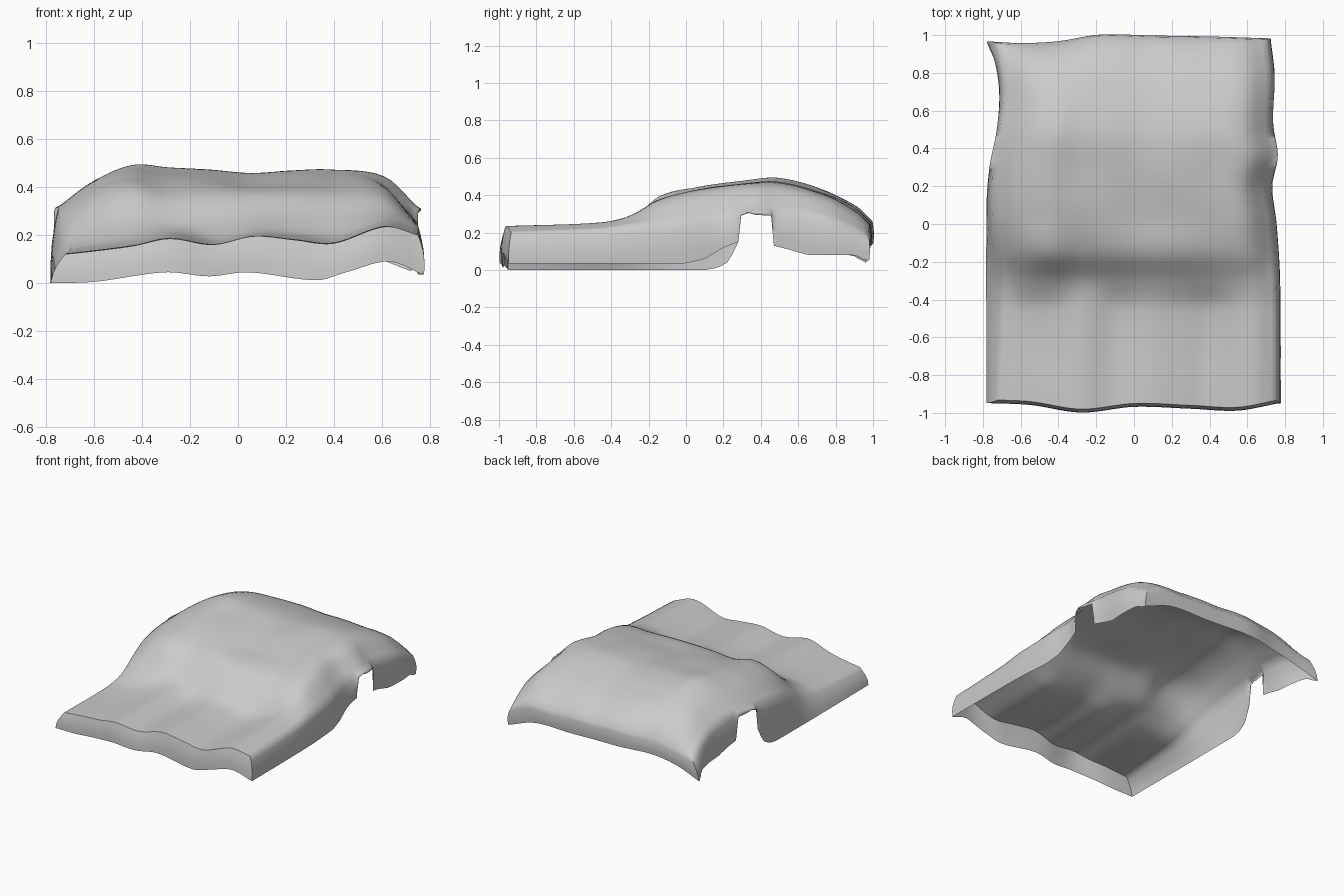
import bpy, math

if "Cube" in bpy.data.objects:
    bpy.data.objects.remove(bpy.data.objects["Cube"])

def smooth(keys, t):
    """Cubic interpolation through (position, value) keys."""
    n = len(keys)
    def slope(k):
        a, b = keys[max(k - 1, 0)], keys[min(k + 1, n - 1)]
        return (b[1] - a[1]) / (b[0] - a[0])
    t = min(max(t, keys[0][0]), keys[-1][0])
    for k in range(n - 1):
        (x0, y0), (x1, y1) = keys[k], keys[k + 1]
        if t <= x1:
            h = x1 - x0
            s = (t - x0) / h
            return ((2*s**3 - 3*s*s + 1) * y0 + (s**3 - 2*s*s + s) * h * slope(k)
                    + (3*s*s - 2*s**3) * y1 + (s**3 - s*s) * h * slope(k + 1))

def linear(keys, t):
    t = min(max(t, keys[0][0]), keys[-1][0])
    for (x0, y0), (x1, y1) in zip(keys, keys[1:]):
        if t <= x1:
            return y0 + (y1 - y0) * (t - x0) / (x1 - x0)

# Draped top: heights across x at stations along y
COLS = [-.735, -.6, -.45, -.3, -.12, .05, .22, .38, .6, .735]
ROWS = [
    (-.95, (.12, .135, .155, .185, .16, .195, .18, .165, .235, .2)),
    (-.45, (.14, .16, .18, .205, .18, .21, .2, .19, .255, .22)),
    (-.30, (.17, .23, .25, .24, .25, .27, .27, .27, .29, .24)),
    (-.15, (.23, .34, .39, .36, .37, .375, .375, .37, .36, .25)),
    (.05, (.29, .39, .44, .43, .425, .41, .415, .42, .41, .27)),
    (.30, (.32, .42, .475, .465, .46, .45, .46, .46, .44, .315)),
    (.50, (.33, .43, .49, .48, .47, .455, .465, .47, .44, .32)),
    (.75, (.28, .38, .42, .42, .41, .40, .405, .40, .38, .28)),
    (.90, (.22, .29, .33, .335, .335, .325, .325, .315, .30, .22)),
    (.97, (.18, .21, .24, .25, .26, .25, .25, .24, .24, .18)),
]
# Shoulder and hem lines in plan
LEFT = [(-.95, -.72), (-.35, -.70), (0, -.745), (.3, -.745), (.5, -.71), (.7, -.69), (.97, -.715)]
RIGHT = [(-.95, .75), (-.3, .75), (0, .735), (.2, .705), (.36, .745), (.5, .72), (.75, .725), (.97, .70)]
HEM_L = [(-.95, -.78), (.1, -.78), (.3, -.76), (.5, -.72), (.7, -.71), (.88, -.74), (.97, -.78)]
HEM_R = [(-.95, .775), (-.3, .77), (0, .75), (.2, .73), (.36, .755), (.55, .73), (.8, .74), (.97, .72)]
FRONT_Y = [(-.78, -.94), (-.55, -.95), (-.28, -.99), (0, -.96), (.3, -.97), (.55, -.98), (.77, -.94)]
BACK_Y = [(-.78, .96), (-.6, .95), (-.4, .96), (-.18, .995), (.1, .99), (.4, .985), (.72, .975)]
# Hem heights, with the notch on both sides
NOTCH = [(.28, .15), (.295, .29), (.335, .305), (.37, .295), (.455, .29), (.47, .13),
         (.55, .11), (.65, .08), (.9, .08), (.97, .04)]
Z_L = [(-.95, 0), (.1, 0), (.17, .012), (.23, .045)] + NOTCH
Z_R = [(-.95, .035), (0, .035), (.1, .06), (.2, .12)] + NOTCH
Z_FRONT = [(-.78, 0), (-.6, .005), (-.3, .045), (-.12, .028), (.04, .045), (.33, .012),
           (.45, .045), (.63, .09), (.77, .035)]
Z_BACK = [(-.78, .04), (-.6, .10), (-.4, .135), (-.1, .14), (.2, .13), (.5, .125), (.72, .05)]

NX = 54
ys = sorted({round(-.95 + 1.92 * i / 64, 4) for i in range(65)} |
            {.28, .295, .335, .37, .455, .47})
NY = len(ys)
verts, faces = [], []

# Top surface
for y in ys:
    section = [(c, smooth([(r[0], r[1][k]) for r in ROWS], y)) for k, c in enumerate(COLS)]
    l, r = smooth(LEFT, y), smooth(RIGHT, y)
    for i in range(NX + 1):
        u = i / NX
        x = l + (r - l) * u
        z = smooth(section, COLS[0] + (COLS[-1] - COLS[0]) * u)
        front = (smooth(FRONT_Y, x) + .96) * max(0, (-.6 - y) / .35)
        back = (smooth(BACK_Y, x) - .97) * max(0, (y - .7) / .27)
        verts.append((x, y + front + back, z))
W = NX + 1
for j in range(NY - 1):
    for i in range(NX):
        a = j * W + i
        faces.append((a, a + 1, a + W + 1, a + W))

# Hanging skirt: one ring around the top, dropped to the hem
ring = [(i, 0) for i in range(NX)] + [(NX, j) for j in range(NY - 1)]
ring += [(i, NY - 1) for i in range(NX, 0, -1)] + [(0, j) for j in range(NY - 1, 0, -1)]

def hem(i, j):
    y, u = ys[j], i / NX
    l, r = smooth(HEM_L, y), smooth(HEM_R, y)
    x = l + (r - l) * u
    if j == 0:
        return x, smooth(FRONT_Y, x) - .008, smooth(Z_FRONT, x)
    if j == NY - 1:
        return x, smooth(BACK_Y, x) + .004, smooth(Z_BACK, x)
    return x, verts[j * W + i][1], linear(Z_L if i == 0 else Z_R, y)

previous = [j * W + i for i, j in ring]
tops, hems = [verts[k] for k in previous], [hem(i, j) for i, j in ring]
for t in (.2, .45, .72, 1):
    start = len(verts)
    for (i, j), a, b in zip(ring, tops, hems):
        bulge = .012 * math.sin(math.pi * t)
        ox = bulge * ((i == NX) - (i == 0))
        oy = .5 * bulge * ((j == NY - 1) - (j == 0))
        verts.append((a[0] + (b[0] - a[0]) * t + ox, a[1] + (b[1] - a[1]) * t + oy,
                      a[2] + (b[2] - a[2]) * t))
    current = list(range(start, len(verts)))
    n = len(ring)
    for k in range(n):
        m = (k + 1) % n
        faces.append((previous[k], current[k], current[m], previous[m]))
    previous = current

mesh = bpy.data.meshes.new("draped_cover")
mesh.from_pydata(verts, [], faces)
mesh.update()
cover = bpy.data.objects.new("draped_cover", mesh)
bpy.context.collection.objects.link(cover)
bpy.context.view_layer.objects.active = cover
cover.select_set(True)
bpy.ops.object.shade_smooth_by_angle(angle=math.radians(60))
